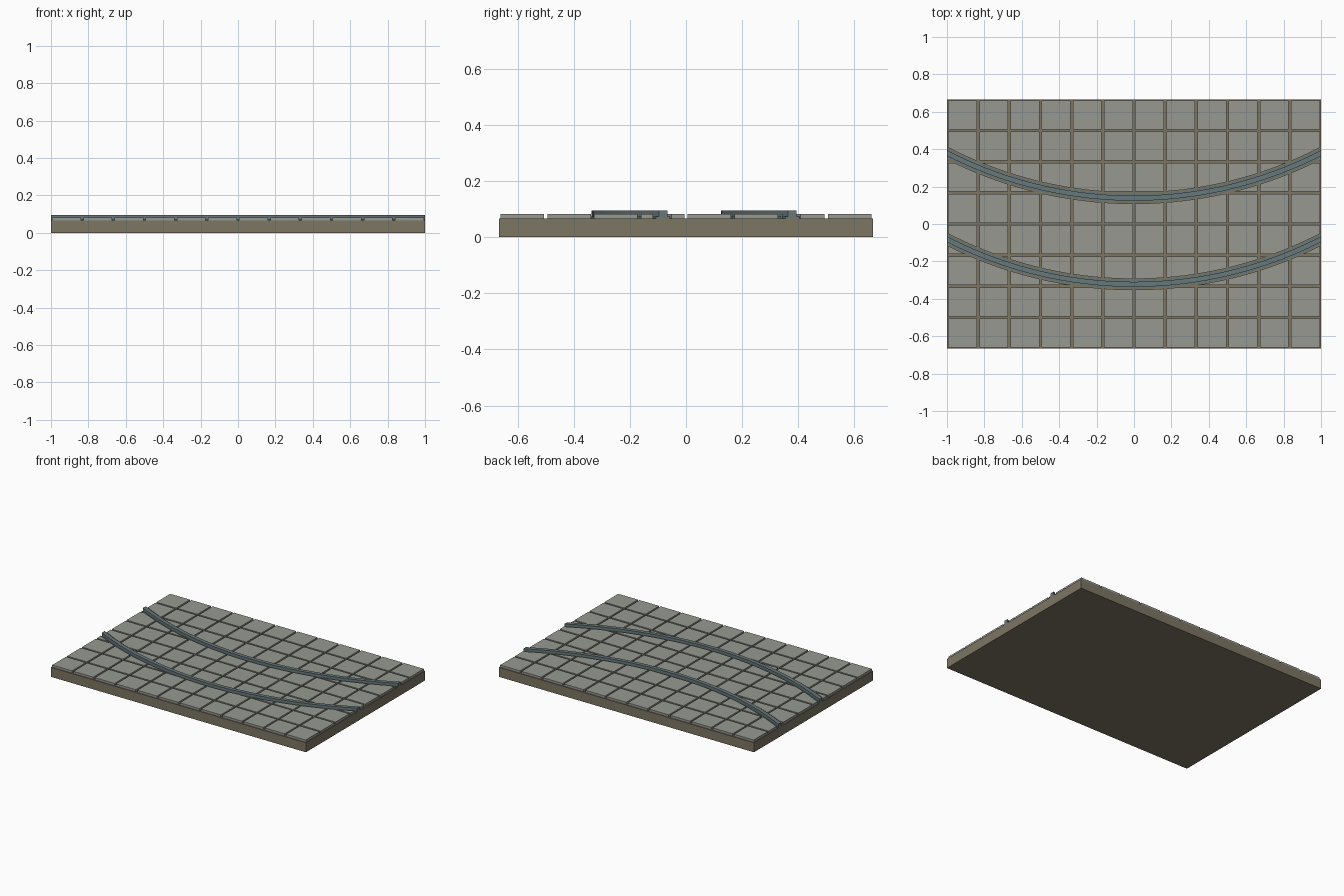
import bpy, bmesh, math

if "Cube" in bpy.data.objects:
    bpy.data.objects.remove(bpy.data.objects["Cube"])

BASE_TOP, TILE_TOP, RAIL_TOP = 0.067, 0.083, 0.095
PITCH, GAP = 1 / 6, 0.012
RADIUS = 2.195
RAILS = (-0.3225, 0.138)          # y of each rail at x = 0


def material(name, rgb):
    m = bpy.data.materials.new(name)
    m.diffuse_color = (*rgb, 1)
    m.use_nodes = True
    m.node_tree.nodes["Principled BSDF"].inputs["Base Color"].default_value = m.diffuse_color
    return m


earth = material("brown_bedding", (0.205, 0.18, 0.127))
stone = material("grey_paving", (0.31, 0.318, 0.285))
steel = material("blue_grey_steel", (0.136, 0.188, 0.195))


def finish(name, bm, mat):
    bmesh.ops.recalc_face_normals(bm, faces=bm.faces)
    me = bpy.data.meshes.new(name)
    bm.to_mesh(me)
    bm.free()
    me.materials.append(mat)
    ob = bpy.data.objects.new(name, me)
    bpy.context.collection.objects.link(ob)
    return ob


def box(bm, x0, x1, y0, y1, z0, z1):
    vs = bmesh.ops.create_cube(bm, size=1)["verts"]
    for v in vs:
        v.co = (x1 if v.co.x > 0 else x0,
                y1 if v.co.y > 0 else y0,
                z1 if v.co.z > 0 else z0)


def sweep(bm, y_mid, profile, half, n=40):
    """Sweep an (offset, z) profile along the curved track, cut square at x = +-half."""
    rings = []
    for i in range(n + 1):
        x = -half + 2 * half * i / n
        rings.append([bm.verts.new(
            (x, y_mid + RADIUS - math.sqrt((RADIUS - d) ** 2 - x * x), z))
            for d, z in profile])
    k = len(profile)
    for a, b in zip(rings, rings[1:]):
        for j in range(k):
            bm.faces.new((a[j], a[(j + 1) % k], b[(j + 1) % k], b[j]))
    bm.faces.new(rings[0])
    bm.faces.new(rings[-1][::-1])


# bedding slab
bm = bmesh.new()
box(bm, -1, 1, -4 * PITCH, 4 * PITCH, 0, BASE_TOP)
finish("bedding_slab", bm, earth)

# paving tiles
bm = bmesh.new()
for i in range(12):
    for j in range(8):
        x, y = -1 + i * PITCH, -4 * PITCH + j * PITCH
        box(bm, x + GAP / 2, x + PITCH - GAP / 2,
            y + GAP / 2, y + PITCH - GAP / 2, BASE_TOP - 0.004, TILE_TOP)
tiles = finish("paving_tiles", bm, stone)

# curved slots cut through the tiles
bm = bmesh.new()
for y in RAILS:
    sweep(bm, y, [(-0.029, 0.03), (0.029, 0.03), (0.029, 0.13), (-0.029, 0.13)], 1.05)
cutter = finish("slot_cutter", bm, stone)
cutter.hide_render = True
mod = tiles.modifiers.new("slots", 'BOOLEAN')
mod.operation, mod.solver, mod.object = 'DIFFERENCE', 'EXACT', cutter
bpy.context.view_layer.update()
dg = bpy.context.evaluated_depsgraph_get()
cut_mesh = bpy.data.meshes.new_from_object(tiles.evaluated_get(dg))
tiles.modifiers.clear()
tiles.data = cut_mesh
bpy.data.objects.remove(cutter)

# rails: wide low foot with a narrow raised head
FOOT, HEAD, STEP = 0.022, 0.0135, 0.073
right = [(FOOT, BASE_TOP - 0.004), (FOOT, STEP), (HEAD, STEP), (HEAD, RAIL_TOP)]
profile = right + [(-d, z) for d, z in reversed(right)]
for name, y in zip(("front_rail", "back_rail"), RAILS):
    bm = bmesh.new()
    sweep(bm, y, profile, 1.0)
    finish(name, bm, steel)
